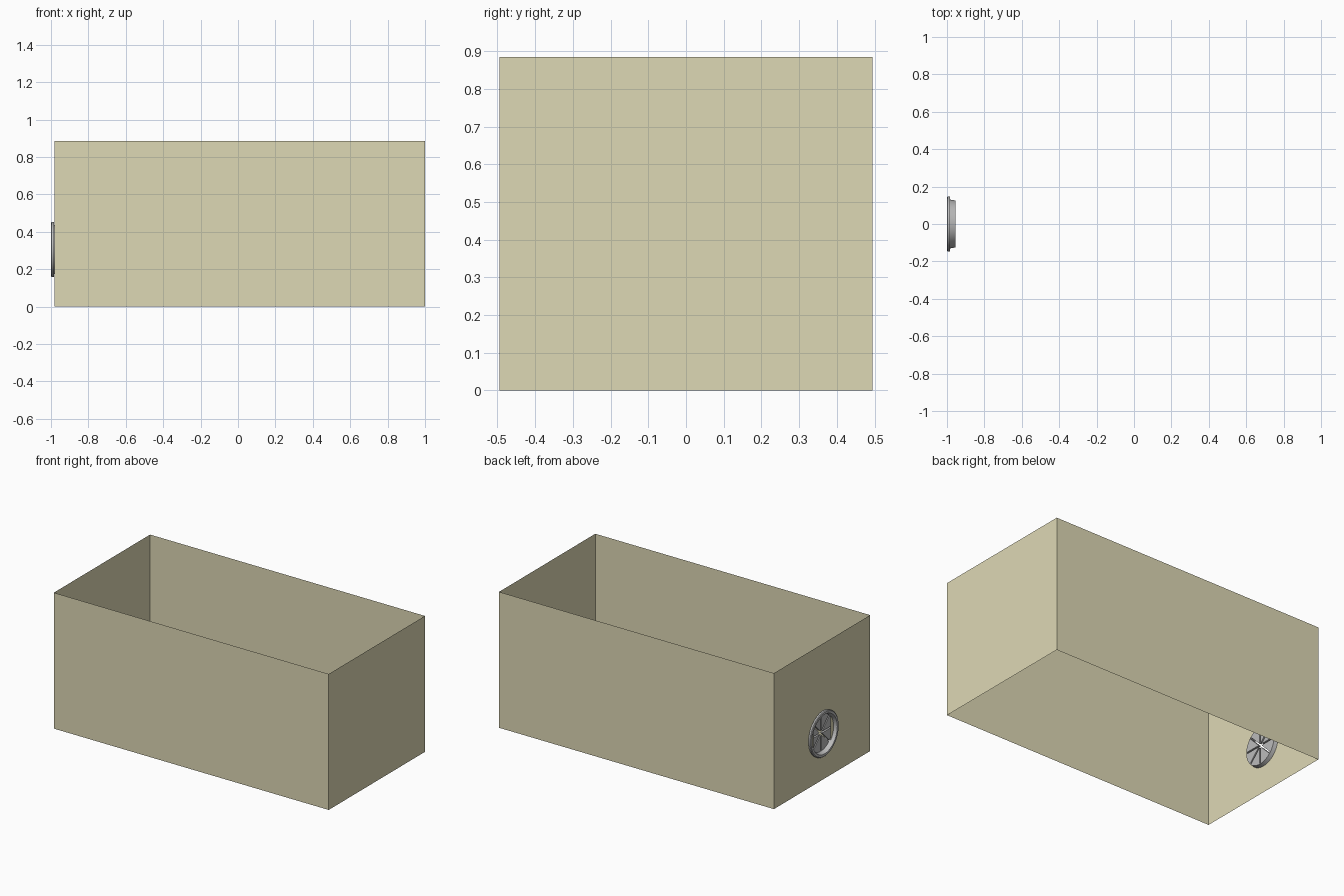
import bpy, bmesh, math

if "Cube" in bpy.data.objects:
    bpy.data.objects.remove(bpy.data.objects["Cube"])

def material(name, col):
    m = bpy.data.materials.new(name)
    m.diffuse_color = (*col, 1)
    m.use_nodes = True
    m.node_tree.nodes["Principled BSDF"].inputs["Base Color"].default_value = m.diffuse_color
    return m

tan = material("tan", (0.73, 0.69, 0.46))
grey = material("grey", (0.5, 0.5, 0.5))
ZC, N = 0.305, 48           # fan height and ring sides

def make(name, bm, mat):
    me = bpy.data.meshes.new(name)
    bm.to_mesh(me)
    bm.free()
    ob = bpy.data.objects.new(name, me)
    bpy.context.collection.objects.link(ob)
    me.materials.append(mat)
    return ob

def ring_pt(x, r, a):
    return (x, r * math.cos(a), ZC + r * math.sin(a))

# Open-topped, open-bottomed sheet walls; the left one has a round opening
X0, X1, Y, H, R = -0.98, 1.0, 0.495, 0.885, 0.125
bm = bmesh.new()
for pts in (((X0, -Y), (X1, -Y)), ((X1, -Y), (X1, Y)), ((X1, Y), (X0, Y))):
    (ax, ay), (bx, by) = pts
    bm.faces.new([bm.verts.new(p) for p in
                  ((ax, ay, 0), (bx, by, 0), (bx, by, H), (ax, ay, H))])
angles = [2 * math.pi * i / N for i in range(N)]
hole = [bm.verts.new(ring_pt(X0, R, a)) for a in angles]
corners = [bm.verts.new((X0, y, z)) for y, z in ((Y, H), (-Y, H), (-Y, 0), (Y, 0))]
starts = [N // 8 * k for k in (1, 3, 5, 7)]
for k, s in enumerate(starts):
    arc = [hole[(s + j) % N] for j in range(N // 4 + 1)]
    bm.faces.new(arc + [corners[(k + 1) % 4], corners[k]])
bmesh.ops.triangulate(bm, faces=[f for f in bm.faces if len(f.verts) > 4])
bmesh.ops.remove_doubles(bm, verts=bm.verts, dist=1e-5)
bmesh.ops.recalc_face_normals(bm, faces=bm.faces)
make("box_walls", bm, tan)

# Fan housing: closed profile (x, radius) revolved about the x axis
profile = [(-1.0, 0.142), (-0.996, 0.147), (-0.985, 0.147), (-0.985, 0.131),
           (-0.955, 0.125), (-0.955, 0.119), (-0.98, 0.119), (-1.0, 0.128)]
bm = bmesh.new()
loops = [[bm.verts.new(ring_pt(x, r, a)) for x, r in profile] for a in angles]
for i in range(N):
    a, b = loops[i], loops[(i + 1) % N]
    for j in range(len(profile)):
        k = (j + 1) % len(profile)
        bm.faces.new((a[j], a[k], b[k], b[j]))
bmesh.ops.recalc_face_normals(bm, faces=bm.faces)
ob = make("fan_housing", bm, grey)
for o in bpy.context.selected_objects:
    o.select_set(False)
ob.select_set(True)
bpy.context.view_layer.objects.active = ob
bpy.ops.object.shade_smooth_by_angle(angle=math.radians(30))

# Eight wedge blades separated by narrow straight slots
bm = bmesh.new()
gap = 0.005
for k in range(8):
    mid = math.pi / 8 + k * math.pi / 4
    ro, ri = 0.12, 0.018
    ho = math.pi / 8 - math.asin(gap / ro)
    hi = math.pi / 8 - math.asin(gap / ri)
    flat = [(ro, mid - ho + 2 * ho * i / 6) for i in range(7)] + [(ri, mid + hi), (ri, mid - hi)]
    front = [bm.verts.new(ring_pt(-0.972, r, a)) for r, a in flat]
    back = [bm.verts.new(ring_pt(-0.955, r, a)) for r, a in flat]
    bm.faces.new(front)
    bm.faces.new(back)
    for i in range(len(flat)):
        j = (i + 1) % len(flat)
        bm.faces.new((front[i], front[j], back[j], back[i]))
bmesh.ops.recalc_face_normals(bm, faces=bm.faces)
make("fan_blades", bm, grey)
